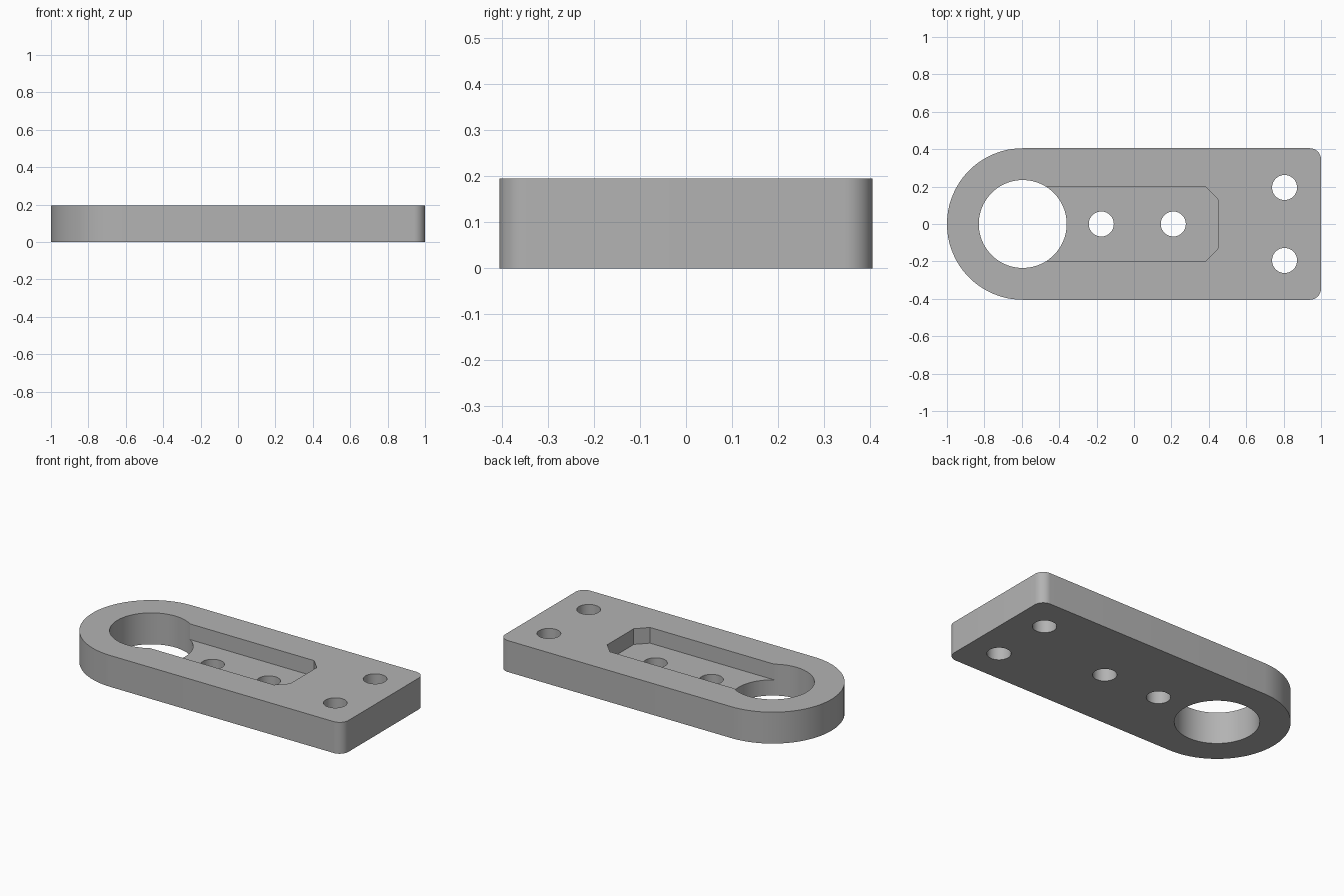
import bpy
import bmesh
from math import sin, cos, pi, radians

cube = bpy.data.objects.get("Cube")
if cube:
    bpy.data.objects.remove(cube, do_unlink=True)

HEIGHT = 0.195
HALF_WIDTH = 0.405
EYE_X = HALF_WIDTH - 1
CORNER = 0.06

grey = bpy.data.materials.new("plain grey")
grey.use_nodes = True
COLOUR = (0.45, 0.45, 0.45, 1)
grey.diffuse_color = COLOUR
grey.node_tree.nodes["Principled BSDF"].inputs["Base Color"].default_value = COLOUR


def arc(x, y, radius, start, end, steps):
    """Points along an arc, angles in degrees."""
    angles = [radians(start + (end - start) * i / steps) for i in range(steps + 1)]
    return [(x + radius * cos(a), y + radius * sin(a)) for a in angles]


def circle(x, y, radius, steps):
    return arc(x, y, radius, 0, 360, steps)[:-1]


def prism(name, outline, bottom, top):
    """Extrude a counter-clockwise outline from bottom to top."""
    bm = bmesh.new()
    face = bm.faces.new([bm.verts.new((x, y, bottom)) for x, y in outline])
    extruded = bmesh.ops.extrude_face_region(bm, geom=[face])["geom"]
    verts = [v for v in extruded if isinstance(v, bmesh.types.BMVert)]
    bmesh.ops.translate(bm, verts=verts, vec=(0, 0, top - bottom))
    bmesh.ops.recalc_face_normals(bm, faces=bm.faces)
    mesh = bpy.data.meshes.new(name)
    bm.to_mesh(mesh)
    bm.free()
    mesh.materials.append(grey)
    obj = bpy.data.objects.new(name, mesh)
    bpy.context.collection.objects.link(obj)
    return obj


# Plate: round at one end, small rounded corners at the other
inset = HALF_WIDTH - CORNER
outline = (arc(EYE_X, 0, HALF_WIDTH, 90, 270, 48)
           + arc(1 - CORNER, -inset, CORNER, -90, 0, 12)
           + arc(1 - CORNER, inset, CORNER, 0, 90, 12))
plate = prism("mounting_plate", outline, 0, HEIGHT)

# Large eye, chamfered pocket and four screw holes
pocket = [(EYE_X, -0.197), (0.385, -0.197), (0.45, -0.13),
          (0.45, 0.13), (0.385, 0.197), (EYE_X, 0.197)]
cutters = [prism("pocket_cutter", pocket, HEIGHT / 2, HEIGHT + 0.1),
           prism("eye_cutter", circle(EYE_X, 0, 0.235, 80), -0.1, HEIGHT + 0.2)]
for x, y in [(-0.175, 0), (0.21, 0), (0.805, 0.195), (0.805, -0.195)]:
    cutters.append(prism("screw_hole_cutter", circle(x, y, 0.067, 40), -0.1, HEIGHT + 0.2))

bpy.ops.object.select_all(action="DESELECT")
bpy.context.view_layer.objects.active = plate
plate.select_set(True)
for cutter in cutters:
    cutter.hide_render = True
    cut = plate.modifiers.new("cut", "BOOLEAN")
    cut.operation = "DIFFERENCE"
    cut.solver = "EXACT"
    cut.object = cutter
    bpy.ops.object.modifier_apply(modifier=cut.name)
    bpy.data.objects.remove(cutter, do_unlink=True)

bpy.ops.object.shade_smooth_by_angle(angle=radians(30))
